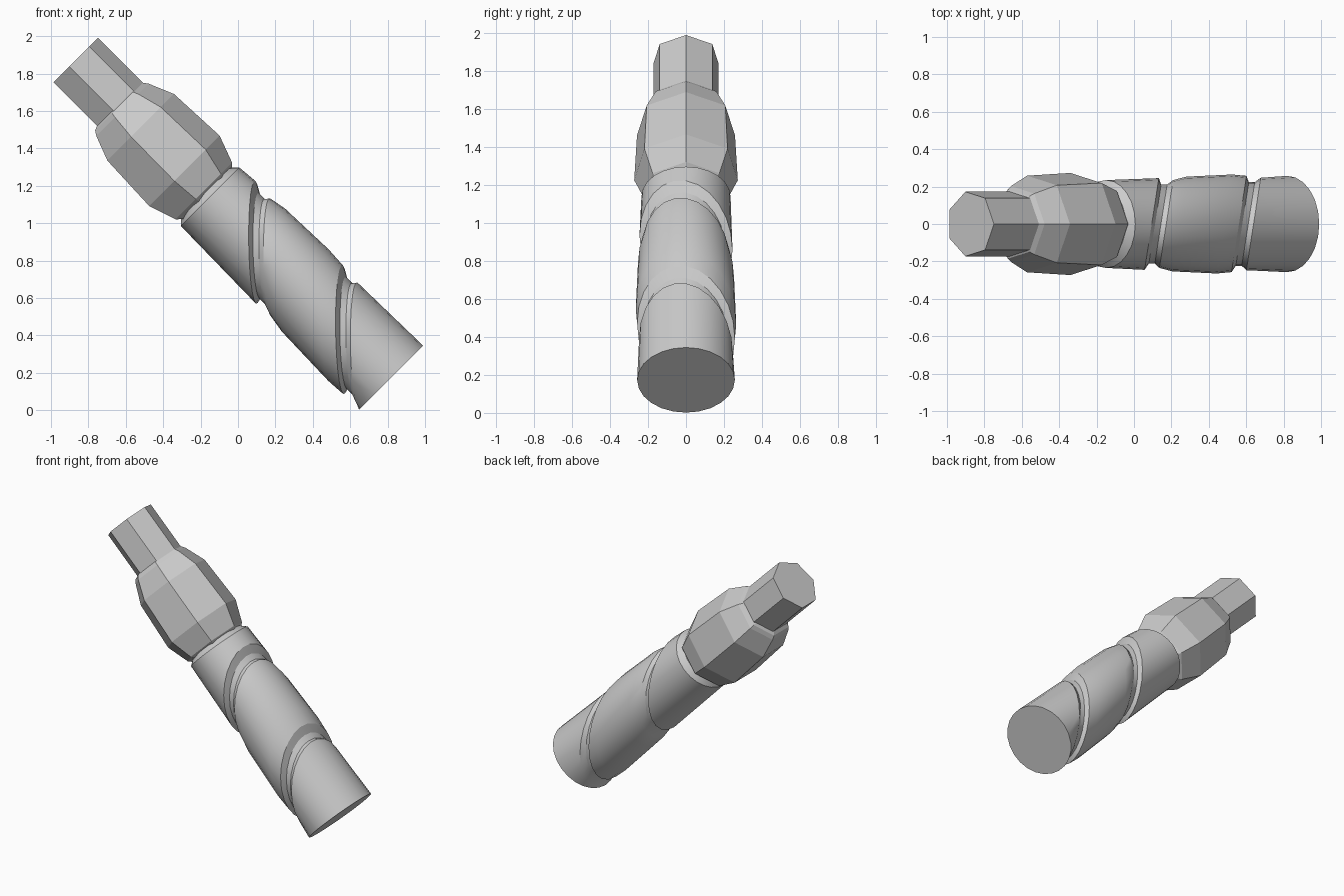
import bpy, bmesh, math

if "Cube" in bpy.data.objects:
    bpy.data.objects.remove(bpy.data.objects["Cube"])

R2 = math.sqrt(2)
TOP_X, TOP_Z = -0.874, 1.866     # centre of the small upper end


def place(s, n, y):
    """s runs down the 45 degree axis, n points up-right, y is depth."""
    return (TOP_X + (s + n) / R2, y, TOP_Z + (n - s) / R2)


def loft(name, loops, sides, n_scale=1.0, y_scale=1.0, shift=0.0, smooth=False):
    """Capped tube through loops of (distance, radius, slant)."""
    bm = bmesh.new()
    rings = []
    for s, r, slant in loops:
        ring = []
        for i in range(sides):
            a = 2 * math.pi * i / sides
            n, y = r * n_scale * math.cos(a), r * y_scale * math.sin(a)
            ring.append(bm.verts.new(place(s + slant * (0.22 * y - n), n + shift, y)))
        rings.append(ring)
    for a, b in zip(rings, rings[1:]):
        for i in range(sides):
            j = (i + 1) % sides
            bm.faces.new((a[i], a[j], b[j], b[i]))
    bm.faces.new(rings[0])
    bm.faces.new(rings[-1])
    bmesh.ops.recalc_face_normals(bm, faces=bm.faces)
    mesh = bpy.data.meshes.new(name)
    bm.to_mesh(mesh)
    bm.free()
    ob = bpy.data.objects.new(name, mesh)
    bpy.context.collection.objects.link(ob)
    if smooth:
        bpy.ops.object.select_all(action='DESELECT')
        ob.select_set(True)
        bpy.context.view_layer.objects.active = ob
        bpy.ops.object.shade_smooth_by_angle(angle=math.radians(25))
    return ob


# Faceted upper stub
loft("upper_stub", [(0, 0.177, 0), (0.36, 0.177, 0)], 7)

# Faceted bulging collar
loft("bulged_collar",
     [(0.33, 0.165, 0), (0.34, 0.19, 0), (0.365, 0.208, 0), (0.50, 0.265, 0),
      (0.83, 0.28, 0), (0.98, 0.225, 0), (1.01, 0.19, 0)], 7, shift=-0.013)

# Round shaft with two slanted grooves
groove = [(-0.05, 0.0), (-0.025, -0.033), (0.02, -0.033), (0.06, -0.01)]
loops = [(0.99, 0.19, 0), (1.025, 0.228, 0)]
loops += [(1.42 + d, 0.238 + r, 1) for d, r in groove]
loops += [(1.58, 0.246, 0.95), (1.92, 0.257, 1)]
loops += [(2.08 + d, 0.25 + r, 1) for d, r in groove]
loops += [(2.394, 0.25, 0)]
loft("grooved_shaft", loops, 24, n_scale=0.97, y_scale=1.03, smooth=True)
